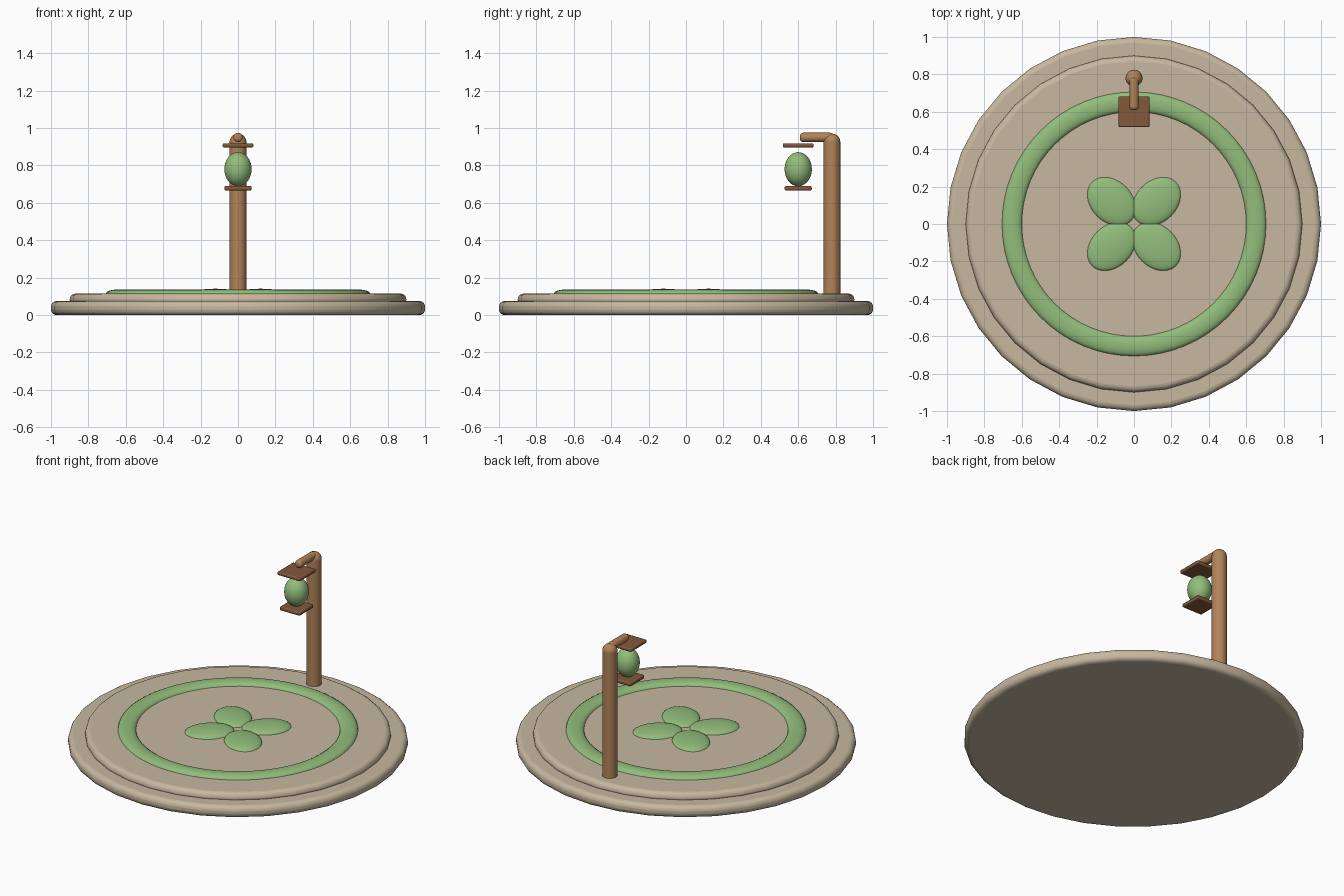
import bpy
from math import pi, cos, sin, radians

cube = bpy.data.objects.get("Cube")
if cube:
    bpy.data.objects.remove(cube, do_unlink=True)


def material(name, rgb):
    mat = bpy.data.materials.new(name)
    mat.use_nodes = True
    mat.diffuse_color = (*rgb, 1)
    mat.node_tree.nodes["Principled BSDF"].inputs["Base Color"].default_value = (*rgb, 1)
    return mat


stone = material("warm stone", (0.57, 0.48, 0.35))
green = material("leaf green", (0.29, 0.51, 0.20))
wood = material("light wood", (0.44, 0.23, 0.10))
dark_wood = material("dark wood", (0.23, 0.10, 0.045))


def finish(name, mat, bevel=0, segments=4):
    """Name, colour, round and smooth the object just added."""
    ob = bpy.context.object
    ob.name = name
    ob.data.materials.append(mat)
    bpy.ops.object.transform_apply(location=False, rotation=True, scale=True)
    if bevel:
        mod = ob.modifiers.new("Rounded edges", "BEVEL")
        mod.width, mod.segments = bevel, segments
        mod.limit_method = "ANGLE"
        mod.angle_limit = radians(40)
    bpy.ops.object.shade_smooth_by_angle(angle=radians(35))
    return ob


def disc(name, radius, bottom, top, mat, bevel, y=0, sides=32):
    bpy.ops.mesh.primitive_cylinder_add(vertices=sides, radius=radius, depth=top - bottom,
                                        location=(0, y, (bottom + top) / 2))
    return finish(name, mat, bevel)


def ellipsoid(name, centre, size, mat, turn=0):
    bpy.ops.mesh.primitive_uv_sphere_add(segments=32, ring_count=16, radius=1,
                                         location=centre, rotation=(0, 0, turn))
    bpy.context.object.scale = size
    return finish(name, mat)


def plate(name, width, z, thick):
    bpy.ops.mesh.primitive_cube_add(size=1, location=(0, 0.6, z))
    bpy.context.object.scale = (width, width, thick)
    return finish(name, dark_wood, 0.007, 2)


# Stepped round platform
disc("platform_base", 1.0, 0, 0.075, stone, 0.03)
disc("platform_step", 0.9, 0.05, 0.115, stone, 0.03)

# Green ring, half sunk into the platform
bpy.ops.mesh.primitive_torus_add(major_radius=0.653, minor_radius=0.053, major_segments=64,
                                 minor_segments=16, location=(0, 0, 0.115))
bpy.context.object.scale.z = 0.4
finish("green_ring", green)

# Four petals of the centre emblem
for i in range(4):
    turn = pi / 4 + i * pi / 2
    ellipsoid(f"petal_{i + 1}", (0.17 * cos(turn), 0.17 * sin(turn), 0.115),
              (0.147, 0.11, 0.026), green, turn)

# Lantern post with a domed top and an arm reaching forward
disc("post", 0.045, 0.11, 0.925, wood, 0, 0.78, 24)
ellipsoid("post_cap", (0, 0.78, 0.925), (0.045, 0.045, 0.045), wood)
bpy.ops.mesh.primitive_cylinder_add(vertices=20, radius=0.025, depth=0.175,
                                    location=(0, 0.6975, 0.95), rotation=(pi / 2, 0, 0))
finish("arm", wood, 0.016)

# Hanging lantern
plate("lantern_roof", 0.165, 0.907, 0.022)
plate("lantern_floor", 0.145, 0.678, 0.024)
ellipsoid("lantern_glow", (0, 0.6, 0.78), (0.073, 0.073, 0.091), green)
